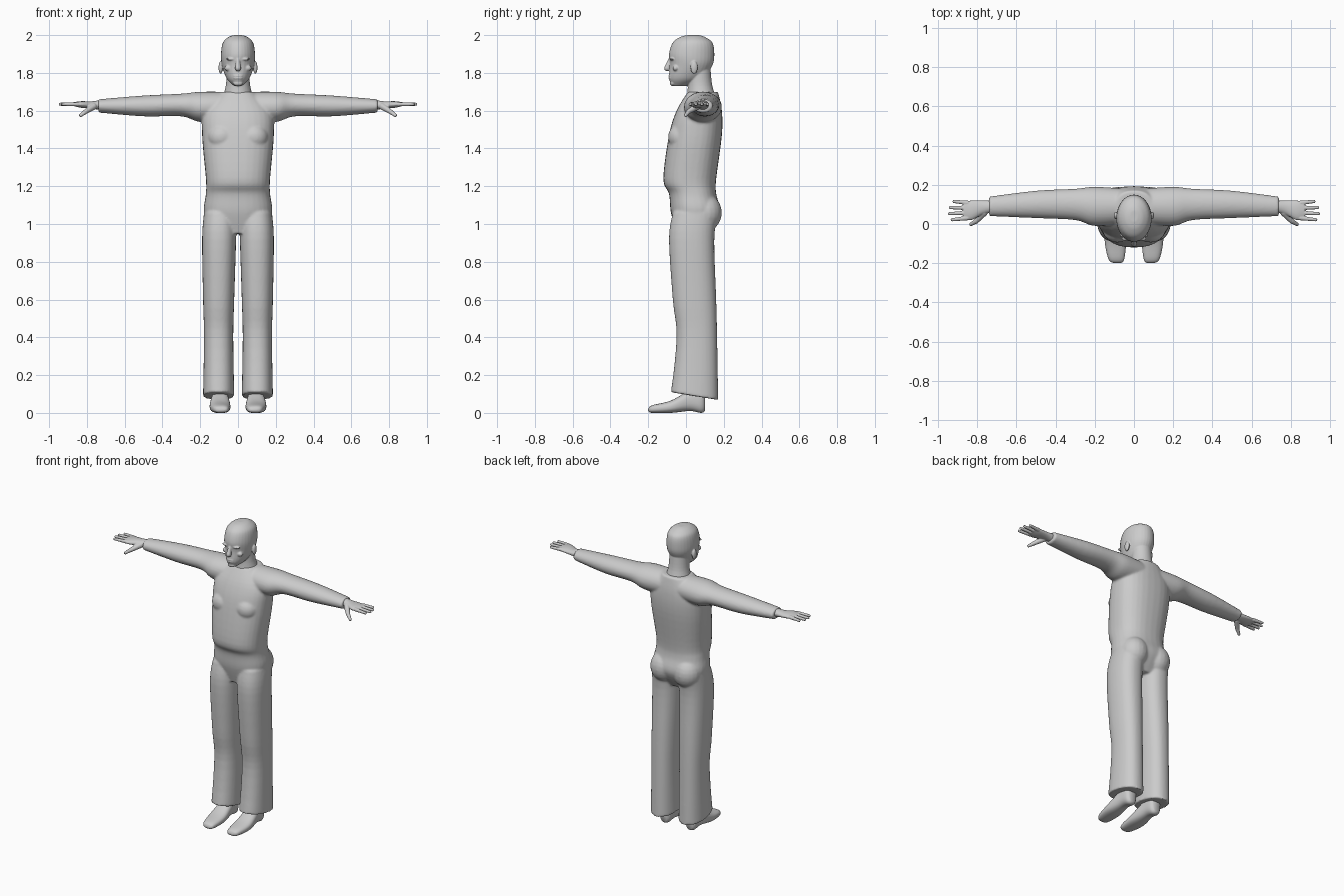
import bpy, bmesh, math
from mathutils import Matrix, Vector

cube = bpy.data.objects.get("Cube")
if cube:
    bpy.data.objects.remove(cube, do_unlink=True)

grey = bpy.data.materials.new("plain grey")
grey.use_nodes = True
grey.diffuse_color = (0.6, 0.6, 0.6, 1)
grey.node_tree.nodes["Principled BSDF"].inputs["Base Color"].default_value = grey.diffuse_color


def spline(rows, steps=5):
    """Smoothly interpolate a list of section rows."""
    last = len(rows) - 1
    result = []
    for i in range(last):
        before, start, end, after = (rows[max(0, min(last, i + k))] for k in (-1, 0, 1, 2))
        for step in range(steps):
            t = step / steps
            result.append([q + t / 2 * (r - p + t * (2 * p - 5 * q + 4 * r - w + t * (3 * (q - r) + w - p)))
                           for p, q, r, w in zip(before, start, end, after)])
    return result + [list(rows[last])]


def loft(bm, axis, rows, side=1, power=2.0, count=32):
    """Skin oval sections: each row is position, then low and high on the two other axes."""
    rings = []
    for position, low_a, high_a, low_b, high_b in spline(rows):
        ring = []
        for k in range(count):
            angle = k * math.tau / count
            cos, sin = (math.copysign(abs(v) ** (2 / power), v) for v in (math.cos(angle), math.sin(angle)))
            point = [(low_a + high_a + (high_a - low_a) * cos) / 2,
                     (low_b + high_b + (high_b - low_b) * sin) / 2]
            point.insert(axis, position)
            point[0] *= side
            ring.append(bm.verts.new(point))
        rings.append(ring)
    for ring, following in zip(rings, rings[1:]):
        for k in range(count):
            nxt = (k + 1) % count
            bm.faces.new((ring[k], ring[nxt], following[nxt], following[k]))
    bm.faces.new(rings[0])
    bm.faces.new(rings[-1])
    return [vert for ring in rings for vert in ring]


def loft_upright(bm, rows, power=2.0):
    """Loft a symmetric part: each row is height, half width, front and back."""
    loft(bm, 2, [(z, -half, half, front, back) for z, half, front, back in rows], power=power)


def blob(bm, centre, size):
    placing = Matrix.Translation(centre) @ Matrix.Diagonal((*size, 1))
    bmesh.ops.create_uvsphere(bm, u_segments=20, v_segments=12, radius=1, matrix=placing)


def rounded_rod(bm, start, end, start_radius, end_radius):
    start, end = Vector(start), Vector(end)
    along = end - start
    turn = along.to_track_quat('Z', 'Y').to_matrix().to_4x4()
    bmesh.ops.create_cone(bm, cap_ends=True, segments=14, radius1=start_radius, radius2=end_radius,
                          depth=along.length, matrix=Matrix.Translation((start + end) / 2) @ turn)
    blob(bm, start, [start_radius] * 3)
    blob(bm, end, [end_radius] * 3)


def finish(bm, name, voxel=0, smooth=0, mirror=False):
    bmesh.ops.recalc_face_normals(bm, faces=bm.faces)
    for face in bm.faces:
        face.smooth = True
    mesh = bpy.data.meshes.new(name)
    bm.to_mesh(mesh)
    bm.free()
    mesh.materials.append(grey)
    obj = bpy.data.objects.new(name, mesh)
    bpy.context.collection.objects.link(obj)
    if voxel:
        fuse = obj.modifiers.new("Fuse", 'REMESH')
        fuse.mode = 'VOXEL'
        fuse.voxel_size = voxel
        fuse.use_smooth_shade = True
        soften = obj.modifiers.new("Soften", 'SMOOTH')
        soften.factor = 0.5
        soften.iterations = smooth
    if mirror:
        obj.modifiers.new("Mirror", 'MIRROR').use_mirror_merge = False


# Clothed body: torso, sleeves and trousers fused together
bm = bmesh.new()
loft_upright(bm, [(.95, .13, -.05, .12), (1.06, .18, -.08, .18), (1.16, .17, -.09, .16), (1.24, .17, -.12, .16),
                  (1.47, .19, -.09, .19), (1.6, .18, -.05, .19), (1.7, .09, .01, .17)], power=2.4)
sleeve = [(.04, 0, .18, 1.54, 1.7), (.2, -.01, .19, 1.54, 1.7), (.3, .02, .18, 1.57, 1.69),
          (.5, .03, .17, 1.57, 1.68), (.74, .04, .14, 1.59, 1.66)]
trouser_leg = [(1.06, .01, .18, -.07, .17), (.92, .01, .19, -.09, .15), (.6, .02, .185, -.07, .16),
               (.4, .025, .18, -.05, .165), (.09, .02, .185, -.08, .17)]
hem_top, hem_slope = .2, 1.5
for side in (1, -1):
    loft(bm, 0, sleeve, side)
    for vert in loft(bm, 2, trouser_leg, side, power=2.3):
        # The hem drops toward the heel
        vert.co.z -= max(0, hem_top - vert.co.z) * hem_slope * (vert.co.y - .04)
    # Buttock and chest
    blob(bm, (side * .085, .1, 1.06), (.09, .09, .1))
    blob(bm, (side * .085, -.03, 1.46), (.075, .065, .07))
finish(bm, "clothed_body", voxel=.007, smooth=6)

# Head with neck, nose, brows, cheeks, ears, lips and chin
bm = bmesh.new()
loft_upright(bm, [(1.64, .09, 0, .17), (1.73, .065, .01, .14), (1.82, .06, .01, .13)])
loft_upright(bm, [(1.73, .02, -.07, 0), (1.77, .06, -.09, .09), (1.84, .085, -.085, .14), (1.9, .09, -.09, .15),
                  (1.96, .08, -.07, .14), (1.99, .05, -.03, .1), (2, .02, .01, .07)])
rounded_rod(bm, (0, -.085, 1.87), (0, -.1, 1.825), .009, .016)
for side in (1, -1):
    blob(bm, (side * .036, -.074, 1.873), (.028, .014, .007))
    blob(bm, (side * .05, -.055, 1.825), (.022, .016, .016))
    blob(bm, (side * .092, .043, 1.828), (.011, .019, .034))
for lip in (1.784, 1.772):
    blob(bm, (0, -.084, lip), (.024, .009, .005))
blob(bm, (0, -.07, 1.745), (.026, .015, .015))
finish(bm, "head", voxel=.004, smooth=3)

# Hands: palm, four fingers with the middle ones longest, and a bent thumb
bm = bmesh.new()
loft(bm, 0, [(.71, .06, .12, 1.6, 1.66), (.77, .05, .12, 1.61, 1.65), (.83, .02, .12, 1.615, 1.65),
             (.87, .03, .115, 1.625, 1.645)])
for i in range(4):
    tip = .942 - .008 * (i - 1.3) ** 2
    rounded_rod(bm, (.85, .03 + .026 * i, 1.634), (tip, .022 + .031 * i, 1.634), .0115, .0085)
knuckle = (.805, .015, 1.596)
rounded_rod(bm, (.765, .058, 1.622), knuckle, .018, .013)
rounded_rod(bm, knuckle, (.833, -.002, 1.575), .013, .009)
finish(bm, "hands", voxel=.0035, smooth=2, mirror=True)

# Shoes
bm = bmesh.new()
loft(bm, 1, [(-.2, .07, .1, .01, .02), (-.18, .05, .13, 0, .04), (-.08, .04, .15, 0, .065),
             (.02, .05, .14, .01, .12), (.08, .055, .135, 0, .13), (.1, .07, .12, .01, .1)], power=2.5)
finish(bm, "shoes", mirror=True)
